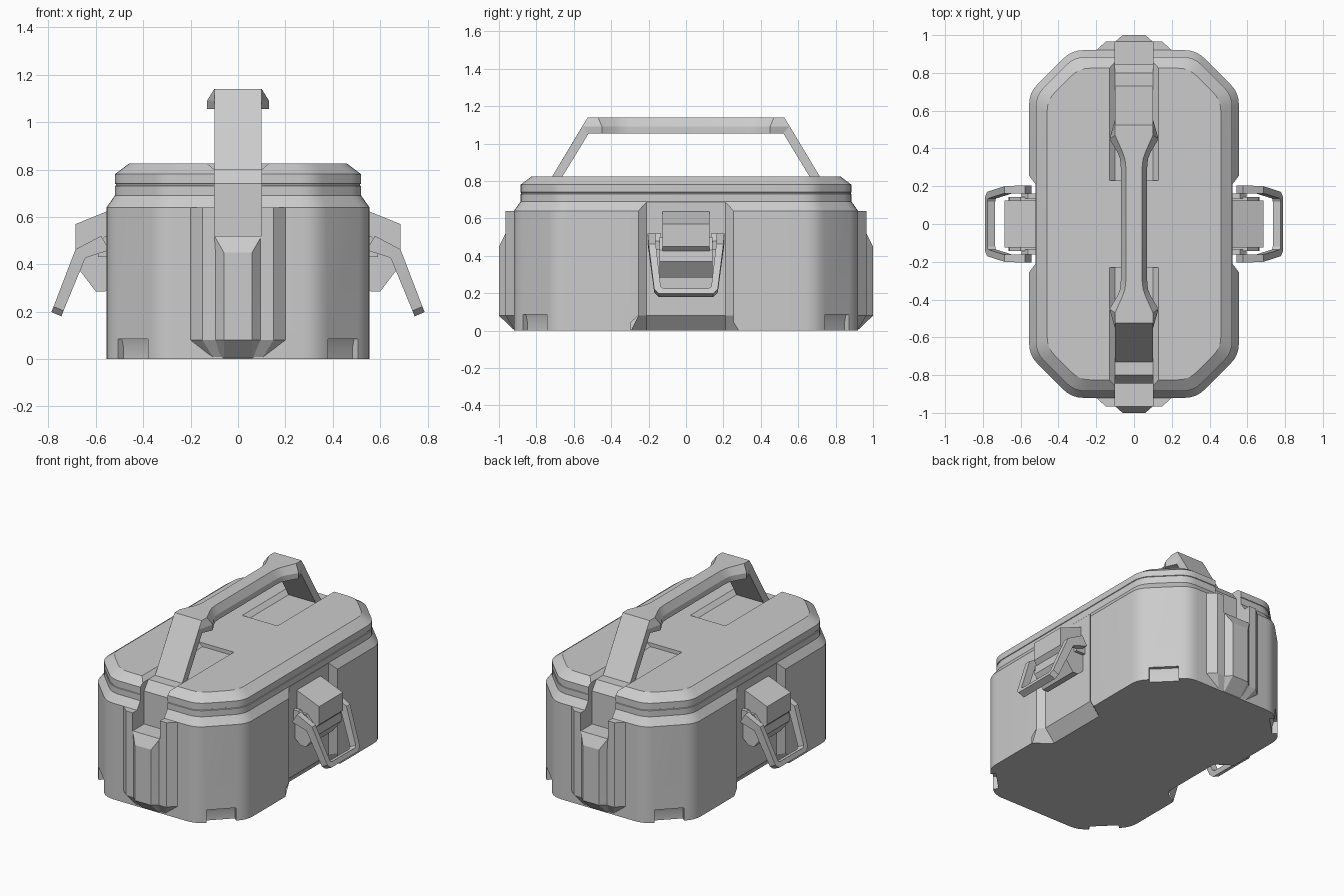
import bpy, bmesh, math
from mathutils import Vector

if "Cube" in bpy.data.objects:
    bpy.data.objects.remove(bpy.data.objects["Cube"])


def loft(name, rings):
    """Skin a list of equal-length closed rings and cap both ends."""
    bm = bmesh.new()
    vs = [[bm.verts.new(p) for p in r] for r in rings]
    n = len(rings[0])
    for a, b in zip(vs, vs[1:]):
        for i in range(n):
            j = (i + 1) % n
            bm.faces.new((a[i], a[j], b[j], b[i]))
    bm.faces.new(vs[0])
    bm.faces.new(vs[-1])
    bmesh.ops.recalc_face_normals(bm, faces=bm.faces)
    me = bpy.data.meshes.new(name)
    bm.to_mesh(me)
    bm.free()
    ob = bpy.data.objects.new(name, me)
    bpy.context.collection.objects.link(ob)
    return ob


def activate(ob):
    bpy.ops.object.select_all(action='DESELECT')
    ob.select_set(True)
    bpy.context.view_layer.objects.active = ob


def cut(ob, cutter):
    activate(ob)
    m = ob.modifiers.new("cut", 'BOOLEAN')
    m.operation, m.solver, m.object = 'DIFFERENCE', 'EXACT', cutter
    bpy.ops.object.modifier_apply(modifier=m.name)


def outline(inset, z):
    """Chamfered rectangle with softly rounded chamfer ends."""
    hx, hy, c = 0.555 - inset, 0.92 - inset, 0.225 - 0.586 * inset
    corners = [(hx, -hy + c), (hx, hy - c), (hx - c, hy), (-hx + c, hy),
               (-hx, hy - c), (-hx, -hy + c), (-hx + c, -hy), (hx - c, -hy)]
    pts = []
    for i, p in enumerate(corners):
        p = Vector(p)
        a, b = Vector(corners[i - 1]), Vector(corners[(i + 1) % 8])
        p0 = p + (a - p).normalized() * 0.06
        p2 = p + (b - p).normalized() * 0.06
        for k in range(5):
            t = k / 4
            q = p0 * (1 - t) ** 2 + p * 2 * t * (1 - t) + p2 * t * t
            pts.append((q.x, q.y, z))
    return pts


# case body and lid, with a fine parting groove
levels = [(0, 0), (0, 0.64), (0.035, 0.69), (0.035, 0.73), (0.039, 0.732),
          (0.039, 0.738), (0.035, 0.74), (0.035, 0.78), (0.095, 0.825)]
case = loft("case", [outline(d, z) for d, z in levels])
cutters = []

# side recesses, undercut at the bottom
for s in (1, -1):
    def recess(x, z):
        return [(s * x, -0.21, z), (s * 0.62, -0.34, z), (s * 0.62, 0.34, z), (s * x, 0.21, z)]
    c = loft("side_recess_cutter", [recess(0.435, -0.02), recess(0.521, 0.08), recess(0.521, 0.70)])
    cut(case, c)
    cutters.append(c)

# corner foot notches
for sx in (1, -1):
    for sy in (1, -1):
        def notch(inner, z):
            mid, d = Vector((0.455, 0.82)), Vector((0.7071, 0.7071))
            t = Vector((0.7071, -0.7071))
            ps = [mid + d * inner + t * 0.09, mid + d * 0.1 + t * 0.09,
                  mid + d * 0.1 - t * 0.09, mid + d * inner - t * 0.09]
            return [(sx * p.x, sy * p.y, z) for p in ps]
        c = loft("foot_notch_cutter", [notch(-0.05, -0.02), notch(-0.05, 0.05), notch(-0.04, 0.085)])
        cut(case, c)
        cutters.append(c)

parts = [case]
for s, side in ((-1, "front"), (1, "back")):
    # shallow lid pocket and end channel
    pocket = loft("pocket_cutter", [[(-0.1, s * y, 0.8), (0.1, s * y, 0.8), (0.16, s * y, 0.85),
                                     (-0.16, s * y, 0.85)] for y in (0.23, 1.1)])
    prof = [(0.845, 0.52), (0.845, 0.74), (0.80, 0.80), (0.79, 0.815), (0.79, 0.9), (1.1, 0.9), (1.1, 0.52)]
    channel = loft("channel_cutter", [[(x, s * y, z) for y, z in prof] for x in (-0.1, 0.1)])
    cutters += [pocket, channel]

    # end plate with bevelled ribs
    def plate_ring(w1, w2, y1, y2, z):
        return [(-w1, s * 0.86, z), (-w1, s * y1, z), (-w2, s * y2, z),
                (w2, s * y2, z), (w1, s * y1, z), (w1, s * 0.86, z)]
    plate = loft(side + "_end_plate", [plate_ring(0.12, 0.10, 0.90, 0.915, 0),
                                       plate_ring(0.2, 0.15, 0.92, 0.965, 0.08),
                                       plate_ring(0.2, 0.15, 0.92, 0.965, 0.64)])
    cut(case, pocket)
    cut(case, channel)
    cut(plate, channel)
    # raised central pad
    pad = loft(side + "_pad", [plate_ring(0.09, 0.06, 0.90, 0.918, 0.002),
                               plate_ring(0.1, 0.06, 0.96, 1.0, 0.08),
                               plate_ring(0.1, 0.06, 0.96, 1.0, 0.45),
                               plate_ring(0.1, 0.1, 0.96, 0.965, 0.52)])
    parts += [plate, pad]

# carrying handle: (top half width, side half width, three y-z points)
grip = [(0.1, 0.1, (0.73, 0.80), (0.705, 0.80), (0.675, 0.80)),
        (0.1, 0.1, (0.525, 1.14), (0.555, 1.092), (0.52, 1.055)),
        (0.1, 0.13, (0.47, 1.14), (0.45, 1.092), (0.45, 1.055))]
for y, t, w in ((0.38, 0.06, 0.088), (0.345, 0.048, 0.074), (0.30, 0.043, 0.07)):
    grip.append((t, w, (y, 1.14), (y, 1.092), (y, 1.055)))


def grip_ring(st, s):
    t, w, a, b, c = st
    return [(-t, s * a[0], a[1]), (t, s * a[0], a[1]), (w, s * b[0], b[1]),
            (w, s * c[0], c[1]), (-w, s * c[0], c[1]), (-w, s * b[0], b[1])]


parts.append(loft("handle", [grip_ring(g, -1) for g in grip] + [grip_ring(g, 1) for g in reversed(grip)]))

# side latches
for s, side in ((1, "right"), (-1, "left")):
    def block(name, prof, y0, y1):
        parts.append(loft(side + name, [[(s * x, y, z) for x, z in prof] for y in (y0, y1)]))
    block("_latch_top", [(0.5, 0.645), (0.685, 0.57), (0.685, 0.45), (0.655, 0.42), (0.5, 0.42)], -0.125, 0.125)
    block("_latch_base", [(0.5, 0.50), (0.6, 0.50), (0.66, 0.43), (0.665, 0.37),
                          (0.6, 0.285), (0.56, 0.285), (0.5, 0.34)], -0.142, 0.142)
    for e in (1, -1):
        block("_latch_hinge", [(0.5, 0.52), (0.56, 0.52), (0.595, 0.48), (0.59, 0.43), (0.5, 0.43)],
              e * 0.135, e * 0.162)

    # bail loop: (outer x,y,z), (inner x,y,z), thickness vector x,z
    def arm(u, y):
        return (0.665 + 0.37 * u, y, 0.445 - 0.93 * u)
    n = (0.021, 0.009)
    bail = [((0.56, 0.205, 0.49), (0.56, 0.162, 0.49), (0.018, 0.03)),
            ((0.665, 0.2, 0.445), (0.665, 0.162, 0.445), (0.021, 0.018)),
            (arm(0.25, 0.17), arm(0.235, 0.135), n),
            (arm(0.275, 0.145), arm(0.245, 0.12), n)]

    def bail_ring(st, e):
        o, i, t = st
        return [(s * (p[0] + k * t[0]), e * p[1], p[2] + k * t[1])
                for p, k in ((o, 1), (o, -1), (i, -1), (i, 1))]
    parts.append(loft(side + "_latch_bail", [bail_ring(b, 1) for b in bail]
                      + [bail_ring(b, -1) for b in reversed(bail)]))

# tidy up
for c in cutters:
    bpy.data.objects.remove(c)
for ob in parts:
    activate(ob)
    bpy.ops.object.shade_smooth_by_angle(angle=math.radians(20))
